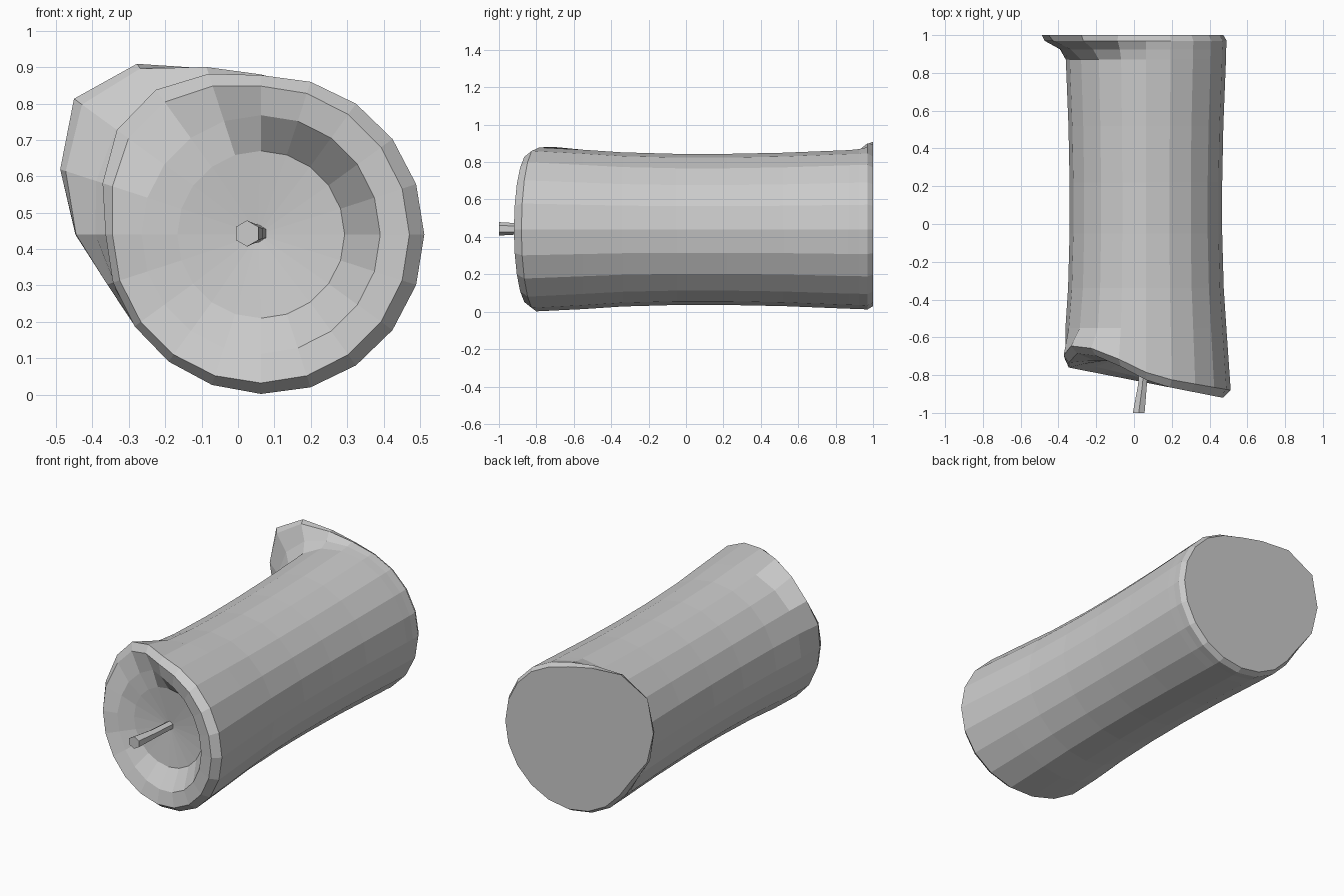
import bpy, bmesh
from math import cos, sin, radians, pi

if "Cube" in bpy.data.objects:
    bpy.data.objects.remove(bpy.data.objects["Cube"])

SIDES = 20
CX, CZ = 0.063, 0.44
# Bulges keyed by angle around the axis (degrees)
POOL = {90: 0.015, 108: 0.07, 126: 0.17, 144: 0.225, 162: 0.17, 180: 0.10, 198: 0.02}
LIP = {108: 0.03, 126: 0.06, 144: 0.06, 162: 0.03}
DIP = {90: 0.015, 108: 0.06, 126: 0.095, 144: 0.09, 162: 0.03}


def finish(name, bm):
    bmesh.ops.recalc_face_normals(bm, faces=bm.faces)
    mesh = bpy.data.meshes.new(name)
    bm.to_mesh(mesh)
    bm.free()
    ob = bpy.data.objects.new(name, mesh)
    bpy.context.collection.objects.link(ob)
    return ob


def bridge(bm, a, b):
    n = len(a)
    for i in range(n):
        bm.faces.new((a[i], a[(i + 1) % n], b[(i + 1) % n], b[i]))


def rim_y(d):
    return -0.80 - 0.08 * cos(radians(d)) + DIP.get(d, 0)


# Wax body: rings of (radius, y) functions from the base to the melted bowl
pool = lambda d: POOL.get(d, 0)
lip = lambda d: LIP.get(d, 0)
rings = [
    (lambda d: 0.41 + 1.0 * pool(d), lambda d: 1.0),
    (lambda d: 0.428 + 0.8 * pool(d), lambda d: 0.97),
    (lambda d: 0.425 + 0.3 * pool(d), lambda d: 0.925),
    (lambda d: 0.424, lambda d: 0.87),
    (lambda d: 0.410, lambda d: 0.52),
    (lambda d: 0.404, lambda d: 0.22),
    (lambda d: 0.404, lambda d: -0.05),
    (lambda d: 0.412, lambda d: -0.34),
    (lambda d: 0.426 + 0.1 * lip(d), lambda d: -0.55),
    (lambda d: 0.438 + 0.011 * cos(radians(d)) + lip(d), rim_y),
    (lambda d: 0.408 + 0.7 * lip(d), lambda d: rim_y(d) - 0.04),
    (lambda d: 0.328, lambda d: min(rim_y(d) - 0.02, -0.725)),
    (lambda d: 0.23, lambda d: -0.735 - 0.01 * cos(radians(d))),
]
bm = bmesh.new()
loops = []
for radius, depth in rings:
    loop = []
    for i in range(SIDES):
        d = i * 360 // SIDES
        r, a = radius(d), radians(d)
        loop.append(bm.verts.new((CX + r * cos(a), depth(d), CZ + r * sin(a))))
    if loops:
        bridge(bm, loops[-1], loop)
    loops.append(loop)
bm.faces.new(loops[0])
centre = bm.verts.new((0.055, -0.71, CZ))
for i in range(SIDES):
    bm.faces.new((loops[-1][i], loops[-1][(i + 1) % SIDES], centre))
finish("candle_wax", bm)

# Wick: slightly bent hexagonal stub
bm = bmesh.new()
prev = None
for x, y, r in ((0.056, -0.69, 0.025), (0.045, -0.85, 0.027), (0.025, -1.0, 0.036)):
    loop = [bm.verts.new((x + r * cos(k * pi / 3 + pi / 6), y,
                          0.443 + r * sin(k * pi / 3 + pi / 6))) for k in range(6)]
    if prev:
        bridge(bm, prev, loop)
    else:
        bm.faces.new(loop)
    prev = loop
bm.faces.new(prev)
finish("wick", bm)
